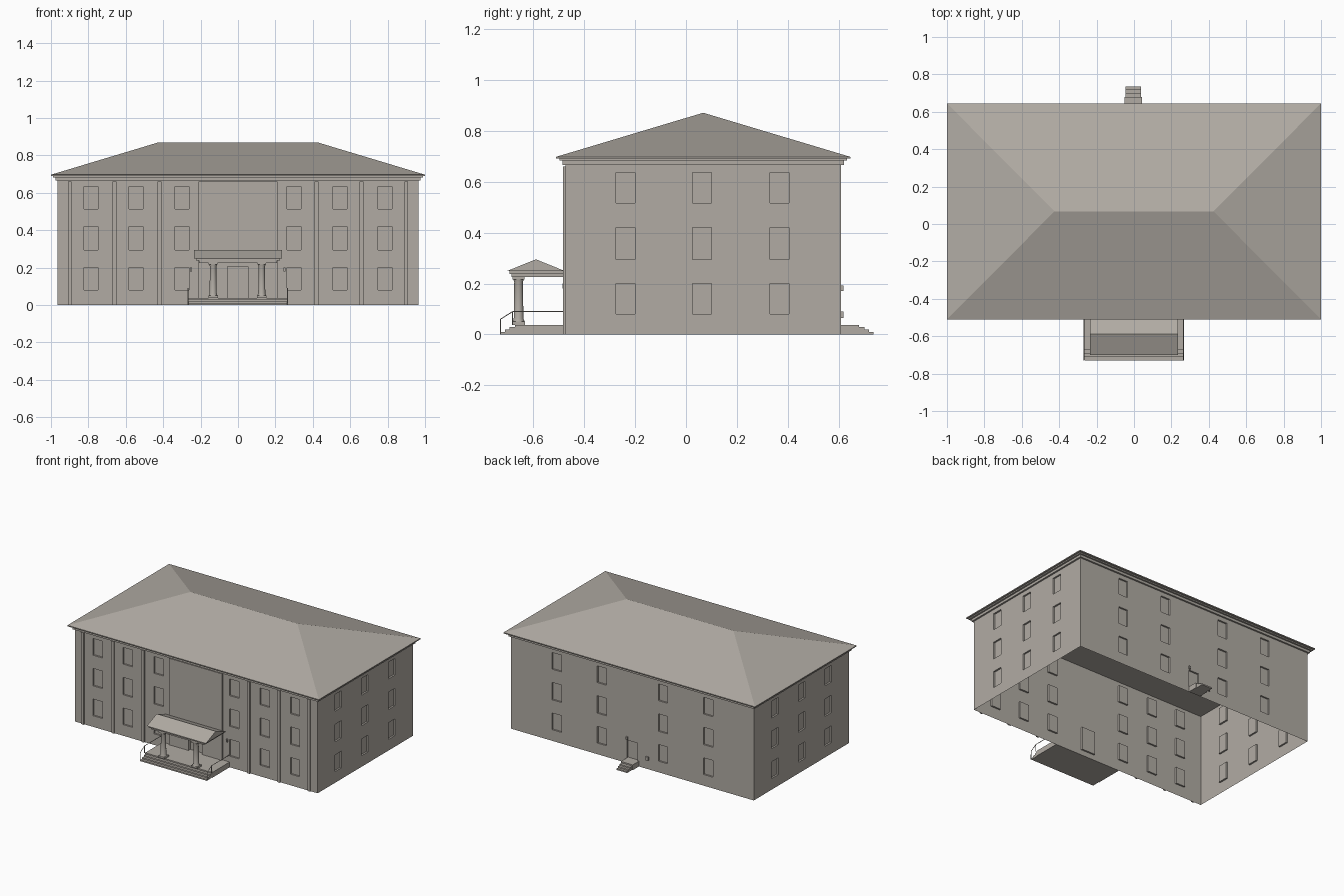
import bpy, bmesh, math
from mathutils import Vector

cube = bpy.data.objects.get("Cube")
if cube:
    bpy.data.objects.remove(cube, do_unlink=True)

stone = bpy.data.materials.new("warm_grey_stone")
stone.use_nodes = True
colour = (0.44, 0.41, 0.37, 1)
stone.diffuse_color = colour
stone.node_tree.nodes["Principled BSDF"].inputs["Base Color"].default_value = colour
UP = Vector((0, 0, 1))


def finish(name, bm):
    mesh = bpy.data.meshes.new(name)
    bm.to_mesh(mesh)
    bm.free()
    mesh.materials.append(stone)
    obj = bpy.data.objects.new(name, mesh)
    bpy.context.collection.objects.link(obj)
    return obj


def box(name, x0, x1, y0, y1, z0, z1):
    bm = bmesh.new()
    bmesh.ops.create_cube(bm, size=1)
    for v in bm.verts:
        v.co = ((x0 + x1) / 2 + v.co.x * (x1 - x0),
                (y0 + y1) / 2 + v.co.y * (y1 - y0),
                (z0 + z1) / 2 + v.co.z * (z1 - z0))
    return finish(name, bm)


def ridge_roof(name, x, y0, y1, z0, z1, ridge):
    """Roof with a ridge along x; hipped when the ridge is shorter than the eave."""
    ym = (y0 + y1) / 2
    bm = bmesh.new()
    a, b, c, d, e, f = [bm.verts.new(p) for p in (
        (-x, y0, z0), (x, y0, z0), (x, y1, z0), (-x, y1, z0), (-ridge, ym, z1), (ridge, ym, z1))]
    for face in ((a, b, f, e), (b, c, f), (c, d, e, f), (d, a, e), (d, c, b, a)):
        bm.faces.new(face)
    return finish(name, bm)


def wall(name, start, along, length, height, openings, depth=0.012):
    """Open sheet wall with recessed openings (a0, a1, z0, z1)."""
    start, along = Vector(start), Vector(along)
    inward = -along.cross(UP) * depth
    us = sorted({0, length} | {u for o in openings for u in o[:2]})
    zs = sorted({0, height} | {z for o in openings for z in o[2:]})
    bm = bmesh.new()

    def quad(pts):
        bm.faces.new([bm.verts.new(p) for p in pts])

    for u0, u1 in zip(us, us[1:]):
        for z0, z1 in zip(zs, zs[1:]):
            um, zm = (u0 + u1) / 2, (z0 + z1) / 2
            if not any(o[0] < um < o[1] and o[2] < zm < o[3] for o in openings):
                quad([start + along * u + UP * z for u, z in ((u0, z0), (u1, z0), (u1, z1), (u0, z1))])
    for u0, u1, z0, z1 in openings:
        rim = [start + along * u + UP * z for u, z in ((u0, z0), (u1, z0), (u1, z1), (u0, z1))]
        quad([p + inward for p in rim])
        for p, q in zip(rim, rim[1:] + rim[:1]):
            quad([p, q, q + inward, p + inward])
    bmesh.ops.remove_doubles(bm, verts=bm.verts, dist=0.0001)
    return finish(name, bm)


def tube(name, points, radius):
    curve = bpy.data.curves.new(name, "CURVE")
    curve.dimensions = "3D"
    curve.bevel_depth = radius
    curve.bevel_resolution = 1
    spline = curve.splines.new("POLY")
    spline.points.add(len(points) - 1)
    for sp, p in zip(spline.points, points):
        sp.co = (*p, 1)
    curve.materials.append(stone)
    obj = bpy.data.objects.new(name, curve)
    bpy.context.collection.objects.link(obj)


def lathe(name, x, y, profile, sides=16):
    bm = bmesh.new()
    rings = [[bm.verts.new((x + r * math.cos(math.tau * i / sides),
                            y + r * math.sin(math.tau * i / sides), z))
              for i in range(sides)] for r, z in profile]
    for low, high in zip(rings, rings[1:]):
        for i in range(sides):
            j = (i + 1) % sides
            bm.faces.new((low[i], low[j], high[j], high[i]))
    obj = finish(name, bm)
    bpy.context.view_layer.objects.active = obj
    obj.select_set(True)
    bpy.ops.object.shade_smooth_by_angle()
    obj.select_set(False)


# Main walls with three storeys of recessed windows
W, Y0, Y1, H = 0.965, -0.473, 0.608, 0.67
HALF = 0.0375
ROWS = [(0.08, 0.2), (0.295, 0.42), (0.515, 0.635)]


def windows(centres):
    return [(c - HALF, c + HALF, z0, z1) for c in centres for z0, z1 in ROWS]


front_x = [s * x for s in (-1, 1) for x in (0.3, 0.545, 0.785)]
back_x = [-0.602, -0.243, 0.243, 0.602]
side_y = [-0.238, 0.063, 0.367]
front_door = (W - 0.057, W + 0.053, 0.038, 0.205)
back_door = (W - 0.043, W + 0.04, 0.038, 0.165)
wall("front_wall", (-W, Y0, 0), (1, 0, 0), 2 * W, H, windows([x + W for x in front_x]) + [front_door])
wall("back_wall", (W, Y1, 0), (-1, 0, 0), 2 * W, H, windows([x + W for x in back_x]) + [back_door])
wall("left_wall", (W, Y0, 0), (0, 1, 0), Y1 - Y0, H, windows([y - Y0 for y in side_y]))
wall("right_wall", (-W, Y1, 0), (0, -1, 0), Y1 - Y0, H, windows([Y1 - y for y in side_y]))

# Raised centre bay around the door, and slim pilasters
FACE = Y0 - 0.009
box("centre_bay_right", -0.21, -0.057, FACE, Y0, 0, 0.66)
box("centre_bay_left", 0.053, 0.21, FACE, Y0, 0, 0.66)
box("centre_bay_top", -0.057, 0.053, FACE, Y0, 0.205, 0.66)
for s in (-1, 1):
    for x in (0.42, 0.66, 0.9):
        box("pilaster", s * x - 0.01, s * x + 0.01, FACE, Y0, 0, 0.66)

# Stepped cornice and hipped roof
for name, out, z0, z1 in (("cornice_lower", 0.012, 0.665, 0.682), ("cornice_upper", 0.024, 0.682, 0.692)):
    box(name, -W - out, W + out, Y0 - out, Y1 + out, z0, z1)
box("eave_board", -1, 1, -0.51, 0.645, 0.69, 0.697)
ridge_roof("hipped_roof", 1, -0.51, 0.645, 0.697, 0.87, 0.425)

# Front porch floor and steps
box("porch_floor", -0.268, 0.265, -0.672, Y0, 0, 0.038)
for i in range(3):
    box("front_step", -0.265, 0.262, -0.692 - 0.019 * i, -0.67, 0, 0.029 - 0.0095 * i)

# Porch columns, entablature and gabled roof
for x in (-0.133, 0.127):
    y = -0.657
    lathe("porch_column", x, y, [(0.024, 0.05), (0.019, 0.062), (0.017, 0.205), (0.021, 0.218)])
    box("column_base", x - 0.025, x + 0.025, y - 0.025, y + 0.025, 0.038, 0.05)
    box("column_capital", x - 0.024, x + 0.024, y - 0.024, y + 0.024, 0.216, 0.226)
box("porch_beam", -0.208, 0.208, -0.685, FACE, 0.226, 0.238)
box("porch_cornice", -0.225, 0.225, -0.693, FACE, 0.238, 0.25)
ridge_roof("porch_roof", 0.235, -0.7, -0.478, 0.25, 0.295, 0.235)

# Porch handrails and wall lamps
for x in (-0.268, 0.265):
    tube("handrail", [(x, -0.48, 0.09), (x, -0.68, 0.09), (x, -0.728, 0.06), (x, -0.728, 0)], 0.0022)
    tube("rail_post", [(x, -0.68, 0.038), (x, -0.68, 0.09)], 0.0022)
for x in (-0.252, 0.248):
    box("front_lamp", x - 0.005, x + 0.005, Y0 - 0.012, Y0, 0.18, 0.2)

# Back door steps, lamp and wall box
for i, (half, y) in enumerate(((0.047, 0.678), (0.042, 0.7), (0.042, 0.718), (0.042, 0.735))):
    box("back_step", -0.004 - half, -0.004 + half, Y1, y, 0, 0.038 - 0.0095 * i)
box("back_lamp", 0.035, 0.047, Y1, Y1 + 0.01, 0.17, 0.192)
box("wall_box", -0.13, -0.11, Y1, Y1 + 0.01, 0.065, 0.09)
